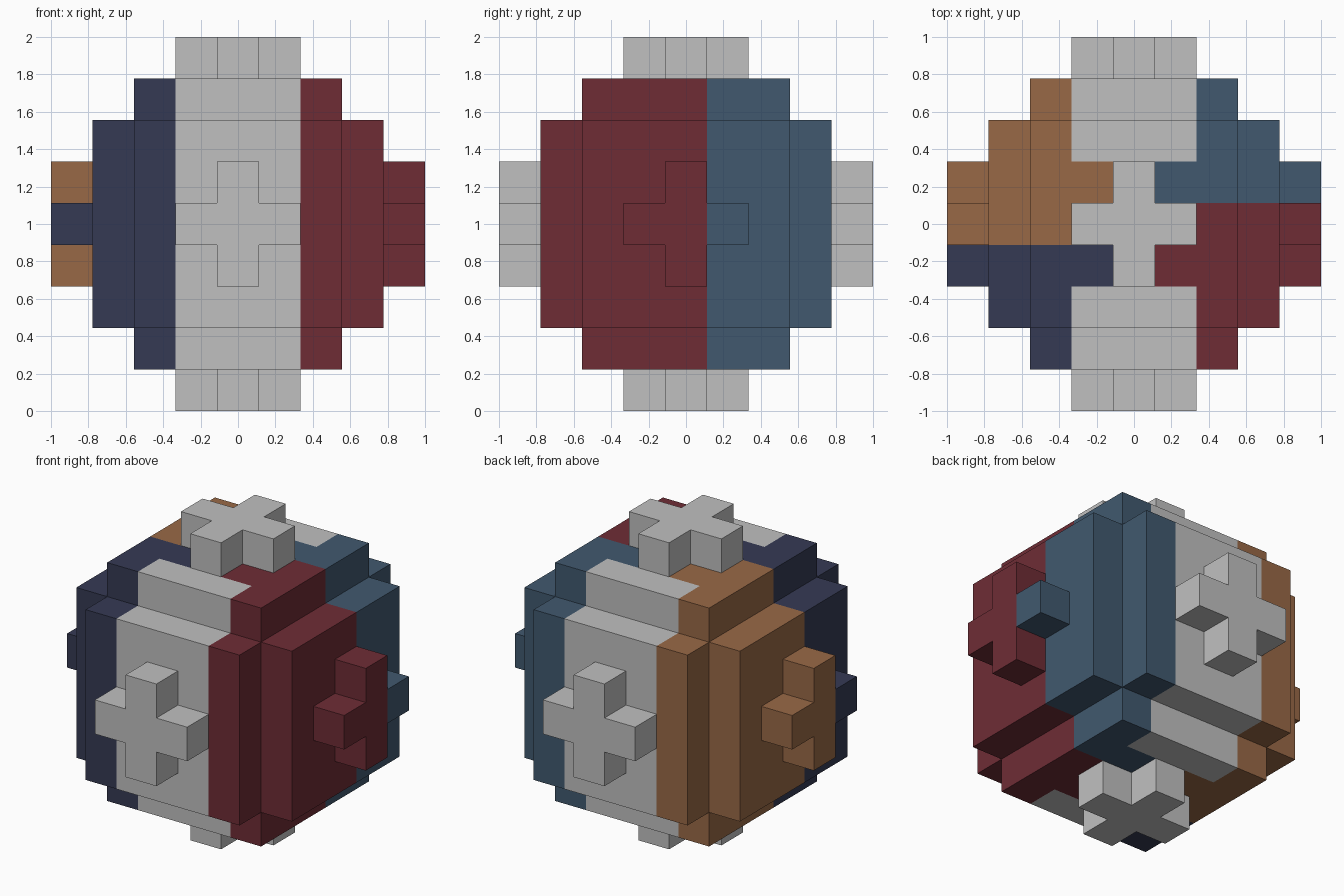
import bpy, bmesh
from mathutils import Vector

if "Cube" in bpy.data.objects:
    bpy.data.objects.remove(bpy.data.objects["Cube"], do_unlink=True)

CELL = 2 / 9          # the ball is nine cells across
GREY, RED, BLUE, ORANGE, NAVY = range(5)


def linear(c):
    c /= 255
    return c / 12.92 if c <= 0.04045 else ((c + 0.055) / 1.055) ** 2.4


def make_material(name, rgb):
    mat = bpy.data.materials.new(name)
    mat.use_nodes = True
    col = (*[linear(c) for c in rgb], 1)
    mat.diffuse_color = col
    bsdf = mat.node_tree.nodes["Principled BSDF"]
    bsdf.inputs["Base Color"].default_value = col
    bsdf.inputs["Roughness"].default_value = 0.8
    return mat


materials = [make_material("light grey", (192, 192, 192)),
             make_material("dark red", (110, 44, 53)),
             make_material("slate blue", (65, 89, 111)),
             make_material("copper brown", (153, 105, 70)),
             make_material("navy", (53, 58, 84))]


def colour(cell):
    """Grey band front to back and grey end crosses, pinwheel quarters elsewhere."""
    x, y, z = cell
    if abs(z) == 4 or abs(y) == 4 or (abs(x) <= 1 and abs(y) >= 2):
        return GREY
    if x > 0:
        return RED if y <= 0 else BLUE
    return ORANGE if y >= 0 else NAVY


def oriented(axis, sign, level, a, b):
    """Cell at a level along one axis, a and b across it."""
    c = [0, 0, 0]
    c[axis], c[(axis + 1) % 3], c[(axis + 2) % 3] = sign * level, a, b
    return tuple(c)


def panel_cells(axis, sign):
    r = range(-2, 3)
    return {oriented(axis, sign, 3, a, b) for a in r for b in r}


def cross_cells(axis, sign):
    r = range(-1, 2)
    return {oriented(axis, sign, 4, a, b) for a in r for b in r if a * b == 0}


SIDES = {"right": (0, 1), "left": (0, -1), "back": (1, 1),
         "front": (1, -1), "top": (2, 1), "bottom": (2, -1)}
SIDES["left"], SIDES["right"] = SIDES["right"], SIDES["left"]   # model's own left is +x

# Every filled cell: hidden five-cell core, panels and crosses
r = range(-2, 3)
solid = {(x, y, z) for x in r for y in r for z in r}
for side in SIDES.values():
    solid |= panel_cells(*side) | cross_cells(*side)


def build_part(name, cells):
    """Skin the outer faces of the cells, then merge flat areas of one colour."""
    bm = bmesh.new()
    for cell in sorted(cells):
        for axis in range(3):
            for sign in (-1, 1):
                n = Vector((0, 0, 0))
                n[axis] = sign
                if tuple(int(c + d) for c, d in zip(cell, n)) in solid:
                    continue
                u, v = Vector((0, 0, 0)), Vector((0, 0, 0))
                u[(axis + 1) % 3] = 1
                v[(axis + 2) % 3] = sign
                mid = Vector(cell) + n / 2
                ring = [mid + (u * i + v * j) / 2
                        for i, j in ((-1, -1), (1, -1), (1, 1), (-1, 1))]
                face = bm.faces.new([bm.verts.new(p * CELL + Vector((0, 0, 1)))
                                     for p in ring])
                face.material_index = colour(cell)
    bmesh.ops.remove_doubles(bm, verts=bm.verts[:], dist=0.001)
    bmesh.ops.dissolve_limit(bm, angle_limit=0.02, verts=bm.verts[:],
                             edges=bm.edges[:], delimit={'MATERIAL'})
    mesh = bpy.data.meshes.new(name)
    bm.to_mesh(mesh)
    bm.free()
    for mat in materials:
        mesh.materials.append(mat)
    bpy.context.collection.objects.link(bpy.data.objects.new(name, mesh))


# A square panel and a raised cross on each of the six sides
for label, side in SIDES.items():
    build_part(label + "_panel", panel_cells(*side))
    build_part(label + "_cross", cross_cells(*side))
